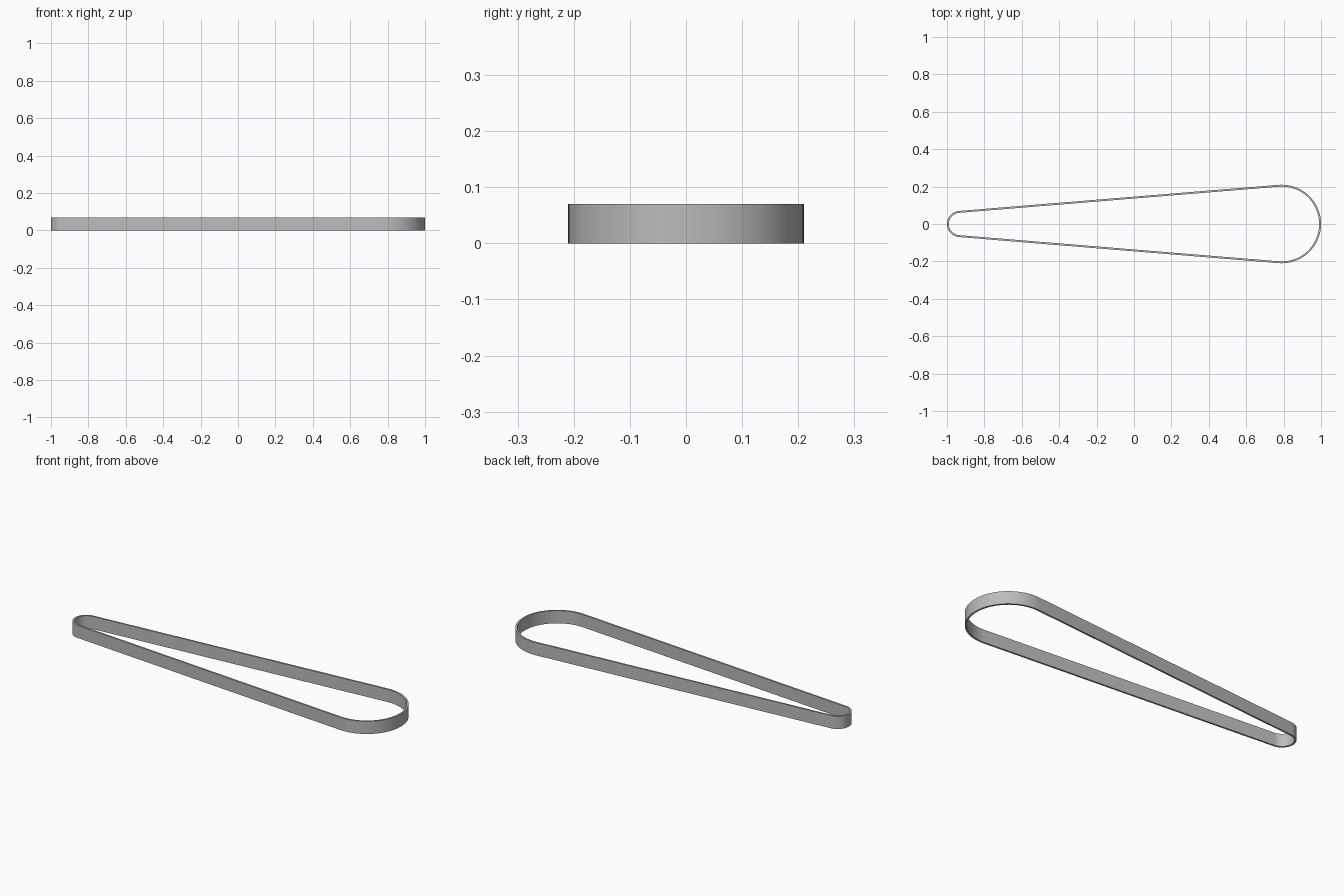
import bpy
import bmesh
from math import asin, cos, sin, pi

if "Cube" in bpy.data.objects:
    bpy.data.objects.remove(bpy.data.objects["Cube"], do_unlink=True)

HEIGHT = 0.07
THICKNESS = 0.01
BIG_X, BIG_R = 0.79, 0.21
SMALL_X, SMALL_R = -0.93, 0.07
STEPS = 48

# Grey belt material
grey = bpy.data.materials.new("belt grey")
grey.use_nodes = True
colour = (0.5, 0.5, 0.5, 1)
grey.diffuse_color = colour
grey.node_tree.nodes["Principled BSDF"].inputs["Base Color"].default_value = colour

# Angle at which the straight runs touch both round ends
touch = pi / 2 + asin((BIG_R - SMALL_R) / (BIG_X - SMALL_X))


def arc(cx, radius, start, end):
    angles = [start + (end - start) * i / STEPS for i in range(STEPS + 1)]
    return [(cx + radius * cos(a), radius * sin(a)) for a in angles]


def outline(inset):
    return (arc(BIG_X, BIG_R - inset, -touch, touch)
            + arc(SMALL_X, SMALL_R - inset, touch, 2 * pi - touch))


# Closed band: outer and inner loops joined by walls and rims
bm = bmesh.new()


def ring(inset, z):
    return [bm.verts.new((x, y, z)) for x, y in outline(inset)]


loops = [ring(0, 0), ring(0, HEIGHT), ring(THICKNESS, HEIGHT), ring(THICKNESS, 0)]
count = len(loops[0])
for k in range(4):
    a, b = loops[k], loops[(k + 1) % 4]
    for i in range(count):
        j = (i + 1) % count
        bm.faces.new((a[i], a[j], b[j], b[i]))
bmesh.ops.recalc_face_normals(bm, faces=bm.faces)

mesh = bpy.data.meshes.new("belt")
bm.to_mesh(mesh)
bm.free()
mesh.materials.append(grey)
belt = bpy.data.objects.new("belt", mesh)
bpy.context.collection.objects.link(belt)

# Smooth curves with crisp rims
bpy.ops.object.select_all(action="DESELECT")
belt.select_set(True)
bpy.context.view_layer.objects.active = belt
bpy.ops.object.shade_smooth_by_angle(angle=pi / 6)
